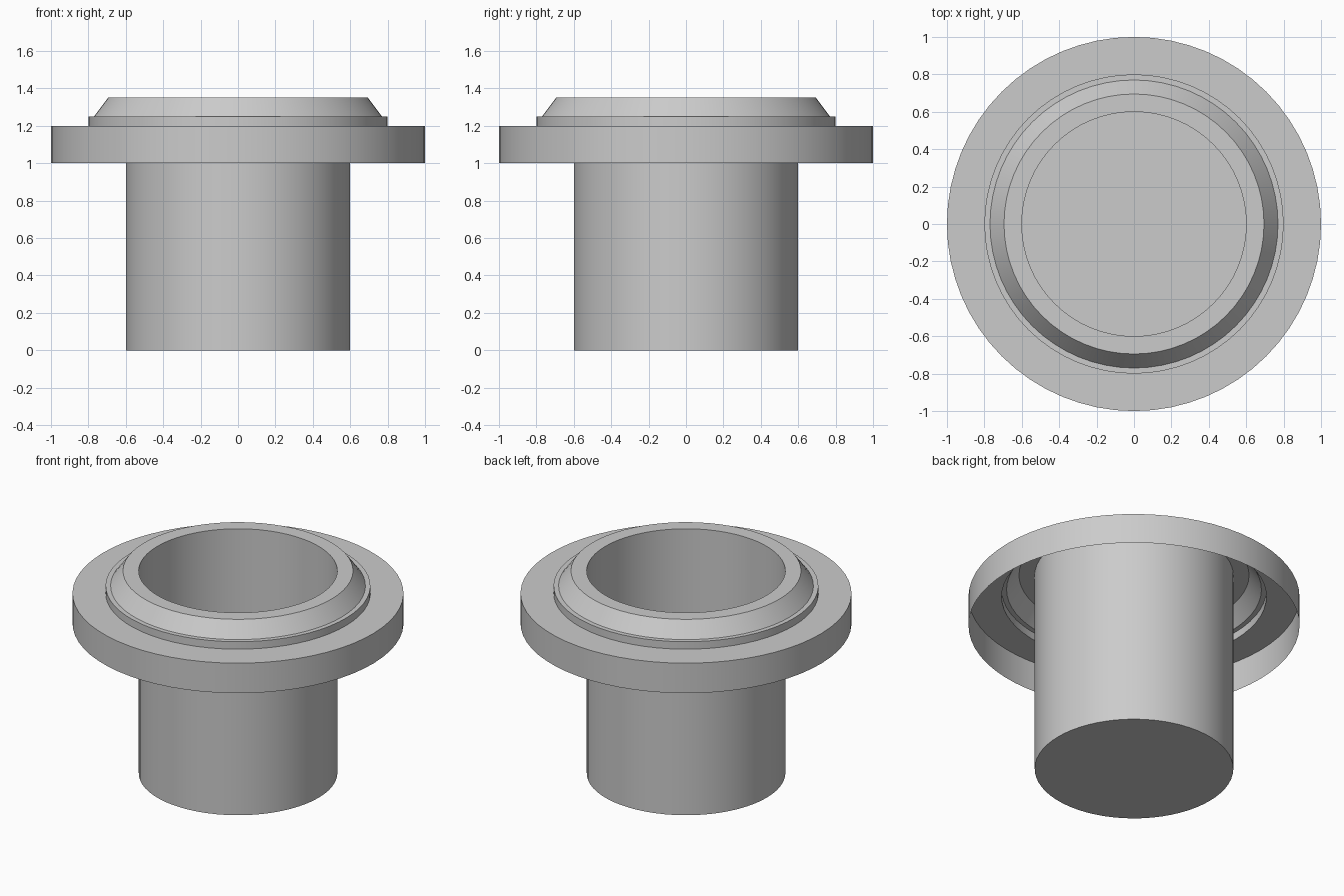
import bpy, bmesh, math

if "Cube" in bpy.data.objects:
    bpy.data.objects.remove(bpy.data.objects["Cube"])

SIDES = 64


def lathe(name, profile):
    """Revolve an open (radius, z) profile around the z axis."""
    bm = bmesh.new()
    rings = []
    for r, z in profile:
        rings.append([bm.verts.new((r * math.cos(2 * math.pi * i / SIDES),
                                    r * math.sin(2 * math.pi * i / SIDES), z))
                      for i in range(SIDES)])
    for low, high in zip(rings, rings[1:]):
        for i in range(SIDES):
            j = (i + 1) % SIDES
            bm.faces.new((low[i], low[j], high[j], high[i]))
    return bm, rings


def finish(name, bm):
    mesh = bpy.data.meshes.new(name)
    bm.to_mesh(mesh)
    bm.free()
    obj = bpy.data.objects.new(name, mesh)
    bpy.context.collection.objects.link(obj)
    bpy.ops.object.select_all(action='DESELECT')
    obj.select_set(True)
    bpy.context.view_layer.objects.active = obj
    bpy.ops.object.shade_smooth_by_angle(angle=math.radians(30))


# Thin cup, open at the top and closed at the bottom
bm, rings = lathe("cup_body", [(0.6, 0), (0.6, 1.35)])
bm.faces.new(rings[0][::-1])
finish("cup_body", bm)

# Hollow flange skirt with stepped, bevelled lip meeting the cup mouth
bm, rings = lathe("flange_and_lip", [
    (1.0, 1.0), (1.0, 1.2), (0.8, 1.2), (0.8, 1.25),
    (0.77, 1.25), (0.695, 1.35), (0.6, 1.35)])
finish("flange_and_lip", bm)
